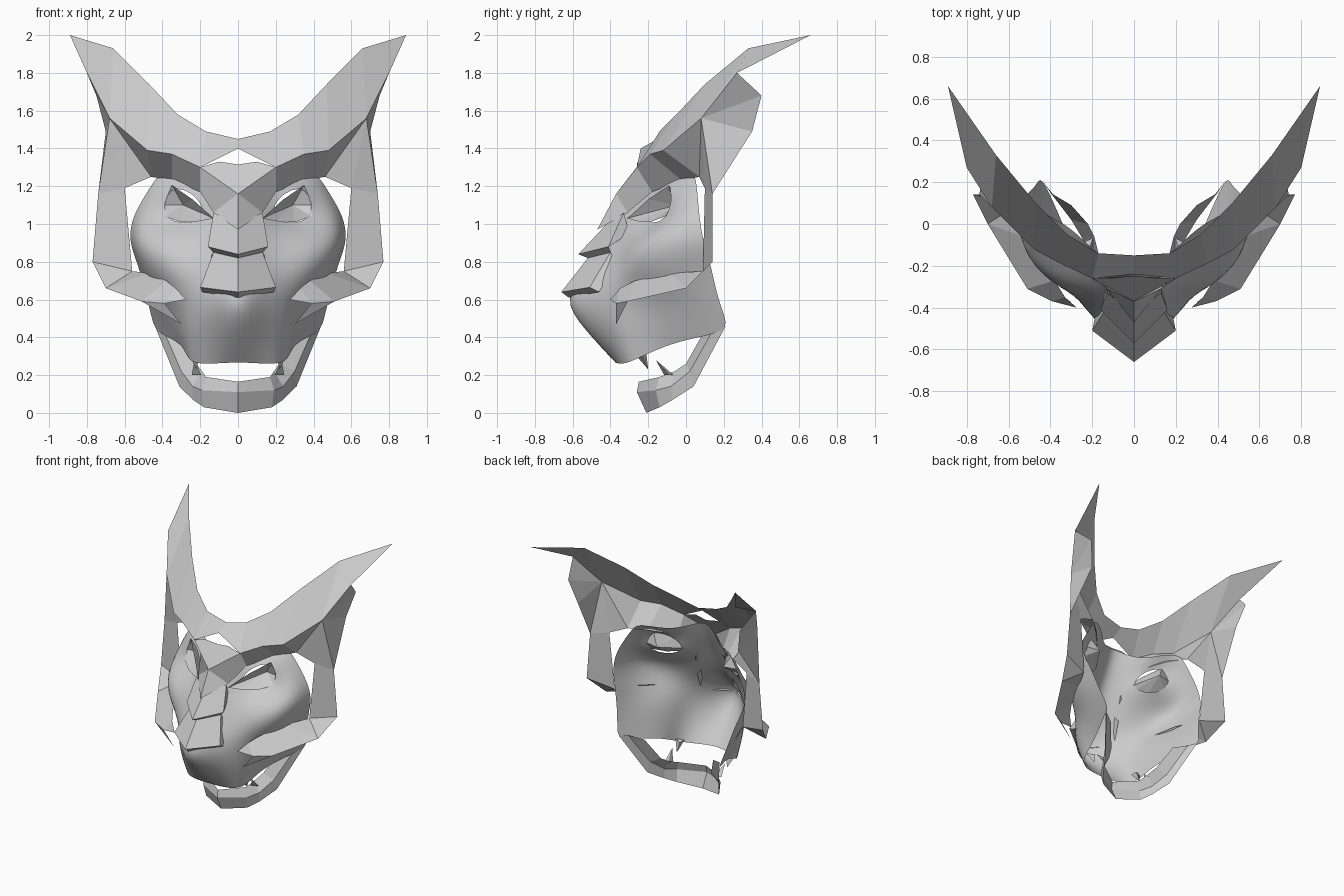
import bpy
import bmesh
from mathutils import Vector

cube = bpy.data.objects.get("Cube")
if cube:
    bpy.data.objects.remove(cube, do_unlink=True)

# One plain grey for the whole mask
grey = bpy.data.materials.new("mask_grey")
grey.use_nodes = True
grey.diffuse_color = (.6, .6, .6, 1)
grey.node_tree.nodes["Principled BSDF"].inputs["Base Color"].default_value = grey.diffuse_color

INSIDE = Vector((0, .5, .7))


def build(name, polygons, smooth=False):
    """Mirrored open sheet made from corner polygons, facing away from the wearer."""
    bm = bmesh.new()
    known = {}
    for polygon in polygons:
        corners = []
        for point in polygon:
            key = tuple(point)
            if key not in known:
                known[key] = bm.verts.new(key)
            if known[key] not in corners:
                corners.append(known[key])
        bm.faces.new(corners)
    bm.normal_update()
    for face in bm.faces:
        if face.normal.dot(face.calc_center_median() - INSIDE) < 0:
            face.normal_flip()
    mesh = bpy.data.meshes.new(name)
    bm.to_mesh(mesh)
    bm.free()
    mesh.materials.append(grey)
    obj = bpy.data.objects.new(name, mesh)
    bpy.context.collection.objects.link(obj)
    mirror = obj.modifiers.new("mirror", "MIRROR")
    mirror.use_clip = True
    if smooth:
        mesh.polygons.foreach_set("use_smooth", [True] * len(mesh.polygons))
        subdivision = obj.modifiers.new("rounding", "SUBSURF")
        subdivision.levels = subdivision.render_levels = 2


def strip(first, second):
    """Quads between two edge lines of equal length."""
    return [(first[i], first[i + 1], second[i + 1], second[i])
            for i in range(len(first) - 1)]


def fang(name, base, tip, radius):
    """Thin three-sided tooth."""
    base, tip = Vector(base), Vector(tip)
    ring = [base + Vector(offset) * radius for offset in ((1, 0, 0), (-1, 1, 0), (-1, -1, 0))]
    build(name, [(ring[i], ring[(i + 1) % 3], tip) for i in range(3)])


# Smooth face shell: sections from forehead to upper lip, centre to rear edge
forehead = [(0, -.25, 1.31), (.1, -.2, 1.27), (.2, -.12, 1.24), (.3, -.02, 1.27), (.39, .03, 1.28), (.43, .05, 1.25)]
eye_top = [(0, -.3, 1.18), (.1, -.25, 1.15), (.19, -.19, 1.14), (.37, -.06, 1.23), (.44, 0, 1.19), (.48, .06, 1.17)]
eye_bottom = [(0, -.37, 1.04), (.1, -.32, 1.03), (.17, -.25, 1), (.42, -.09, 1), (.52, -.03, 1.04), (.56, .07, 1.04)]
cheekbone = [(0, -.44, .92), (.13, -.35, .91), (.25, -.3, .9), (.42, -.26, .91), (.55, -.15, .91), (.58, .09, .91)]
cheek = [(0, -.53, .77), (.14, -.42, .77), (.25, -.36, .77), (.39, -.31, .77), (.51, -.16, .77), (.53, .13, .79)]
muzzle = [(0, -.73, .61), (.14, -.53, .61), (.25, -.4, .61), (.32, -.27, .61), (.43, -.08, .62), (.49, .16, .64)]
lip = [(0, -.57, .44), (.14, -.47, .44), (.27, -.36, .44), (.31, -.21, .46), (.39, 0, .5), (.46, .2, .52)]
mouth = [(0, -.38, .27), (.13, -.36, .26), (.26, -.31, .26), (.28, -.15, .34), (.34, 0, .39), (.44, .23, .43)]
sections = [forehead, eye_top, eye_bottom, cheekbone, cheek, muzzle, lip, mouth]
build("face_shell", [quad for upper, lower in zip(sections, sections[1:])
                     for column, quad in enumerate(strip(upper, lower))
                     if not (upper is eye_top and column == 2)], smooth=True)

# Angular eye sockets sunk through the shell
eye_rim = [(.13, -.31, 1.03), (.2, -.26, 1.015), (.3, -.19, 1.01), (.39, -.11, 1.04),
           (.395, -.07, 1.1), (.35, -.09, 1.205), (.24, -.2, 1.13)]
eye_hollow = (.29, -.05, 1.1)
build("eye_socket", [(eye_rim[i - 1], eye_rim[i], eye_hollow) for i in range(len(eye_rim))])

# Horned crest sweeping up and back
horn_tip = (.89, .66, 2)
horn_corner = (.8, .27, 1.8)
temple = (.68, .08, 1.56)
brow_peak = (.2, -.26, 1.3)
crest_top = [(0, -.15, 1.45), (.17, -.14, 1.49), (.32, -.05, 1.58), (.47, .1, 1.74), (.66, .33, 1.93), horn_tip]
crest_base = [(0, -.24, 1.4), brow_peak, (.35, -.19, 1.37), (.48, -.12, 1.39), temple, horn_corner]
build("horned_crest", strip(crest_top, crest_base))

# Frowning brow receding under the crest, meeting in a point above the nose
brow_center = (0, -.37, 1.16)
brow_point = (0, -.47, .97)
brow_end = (.46, .07, 1.25)
brow_low = [(.13, -.31, 1.06), (.2, -.18, 1.17), (.35, -.02, 1.23), brow_end, brow_end]
brow_top = [brow_center] + crest_base[1:5]
build("brow", strip(brow_top, brow_low) + [(brow_center, brow_low[0], brow_point)])
build("forehead_plate", [((0, -.25, 1.315), (.1, -.26, 1.33), brow_peak, brow_center)])

# Side frame: strap from the temple to the cheek, with a rear flap behind the horn
strap_out = (.74, .14, 1.16)
strap_in = (.6, .1, 1.19)
corner_out = (.77, .14, .8)
corner_in = (.56, .09, .75)
flap_top = (.75, .4, 1.68)
flap_low = (.7, .35, 1.49)
build("side_strap", [(temple, brow_end, strap_in), (temple, strap_in, strap_out),
                     (strap_out, strap_in, corner_in, corner_out)])
build("horn_flap", [(temple, horn_corner, flap_top), (temple, flap_top, flap_low),
                    (temple, flap_low, strap_out)])

# Cheek guard curling forward to a fork beside the muzzle
guard_low = (.7, 0, .66)
guard_front = (.51, -.31, .59)
guard_rear = (.47, -.08, .74)
guard_top = (.38, -.27, .7)
guard_edge = (.33, -.35, .66)
guard_notch = (.39, -.37, .58)
guard_inner = (.275, -.4, .6)
build("cheek_guard", [(corner_out, corner_in, guard_low),
                      (corner_in, guard_rear, guard_low),
                      (guard_rear, guard_top, guard_front, guard_low),
                      (guard_top, guard_edge, guard_notch, guard_front),
                      (guard_edge, guard_inner, guard_notch),
                      (guard_front, guard_notch, (.3, -.37, .47))])

# Stepped nose: bridge plate, then the wider lower plate with side and under faces
bridge = [(0, -.42, 1), (.13, -.33, 1.06)]
ridge = [(0, -.57, .84), (.16, -.41, .88)]
step = [(0, -.52, .82), (.13, -.4, .85)]
nose_tip = [(0, -.66, .64), (.2, -.51, .665)]
nose_base = [(0, -.62, .61), (.19, -.46, .64)]
build("nose_bridge", strip(bridge, ridge) + strip(ridge, step)
      + [(bridge[1], ridge[1], (.13, -.3, .95))])
build("nose_lower", strip(step, nose_tip) + strip(nose_tip, nose_base)
      + [(step[1], nose_tip[1], nose_base[1], (.16, -.37, .8))])

# Lower jaw hoop and teeth
jaw_top = [(0, -.25, .165), (.17, -.14, .19), (.19, -.06, .22), (.22, 0, .26), (.3, .09, .42)]
jaw_mid = [(0, -.26, .11), (.19, -.16, .12), (.24, -.08, .14), (.3, .02, .22), (.4, .15, .45)]
jaw_low = [(0, -.21, 0), (.18, -.14, .03), (.24, -.07, .07), (.31, .04, .14), (.44, .21, .46)]
build("lower_jaw", strip(jaw_top, jaw_mid) + strip(jaw_mid, jaw_low))
fang("upper_fang", (.23, -.24, .31), (.22, -.2, .23), .03)
fang("lower_fang", (.22, -.09, .2), (.23, -.16, .28), .025)
